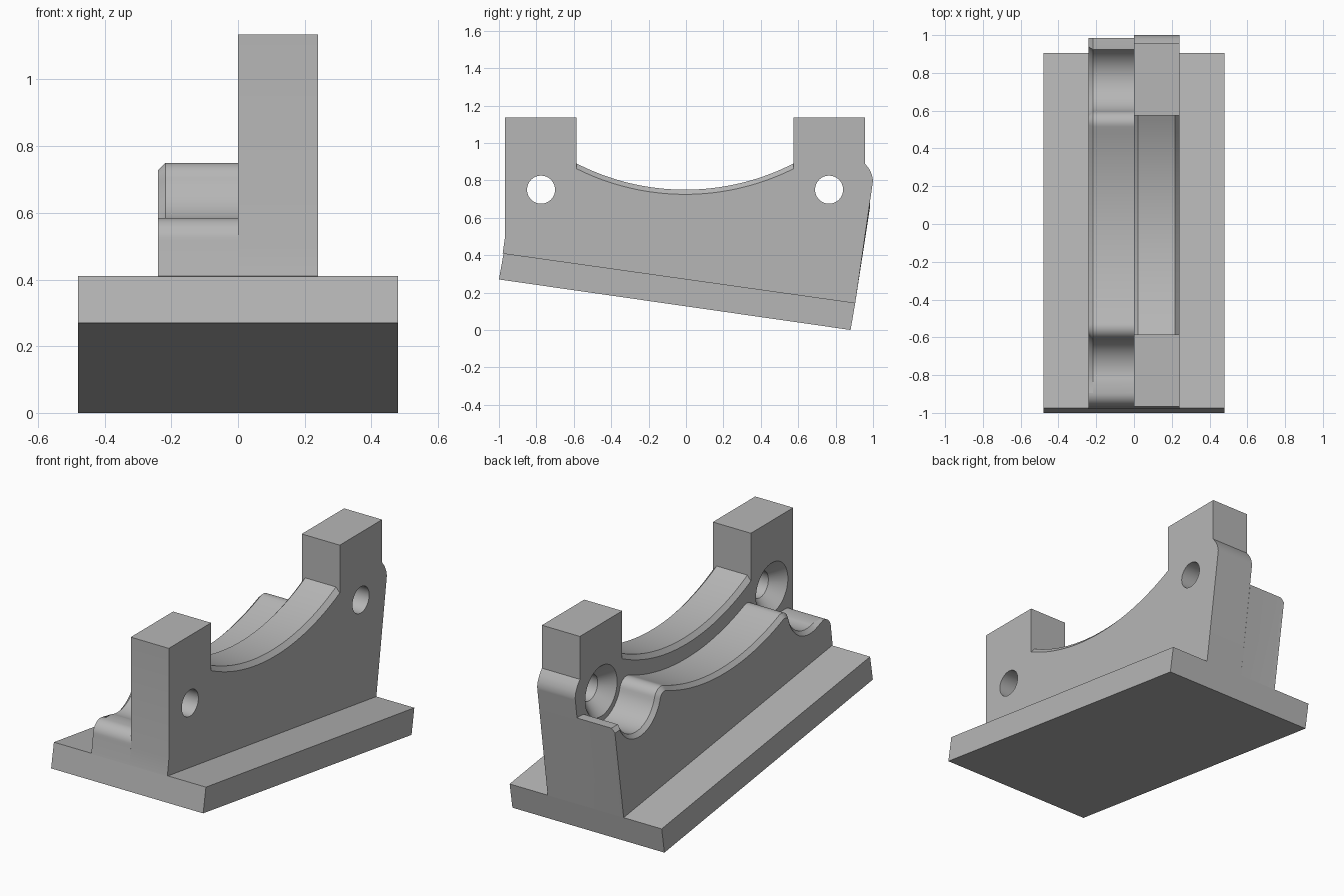
import bpy, bmesh, math
from mathutils import Vector

cube = bpy.data.objects.get("Cube")
if cube:
    bpy.data.objects.remove(cube, do_unlink=True)

grey = bpy.data.materials.new("plain_grey")
grey.use_nodes = True
colour = (0.47, 0.47, 0.47, 1)
grey.diffuse_color = colour
grey.node_tree.nodes["Principled BSDF"].inputs["Base Color"].default_value = colour


def loft(name, sections):
    """Join matching (y, z) outlines placed at successive x positions."""
    bm = bmesh.new()
    rings = [[bm.verts.new((x, y, z)) for y, z in outline] for x, outline in sections]
    for a, b in zip(rings, rings[1:]):
        for i in range(len(a)):
            j = (i + 1) % len(a)
            bm.faces.new((a[i], a[j], b[j], b[i]))
    bm.faces.new(rings[0])
    bm.faces.new(rings[-1])
    bmesh.ops.recalc_face_normals(bm, faces=bm.faces)
    mesh = bpy.data.meshes.new(name)
    bm.to_mesh(mesh)
    bm.free()
    mesh.materials.append(grey)
    obj = bpy.data.objects.new(name, mesh)
    bpy.context.collection.objects.link(obj)
    return obj


def activate(obj):
    bpy.ops.object.select_all(action='DESELECT')
    obj.select_set(True)
    bpy.context.view_layer.objects.active = obj


def arc(cy, cz, r, start, end, n):
    angles = [math.radians(start + (end - start) * i / n) for i in range(n + 1)]
    return [(cy + r * math.cos(a), cz + r * math.sin(a)) for a in angles]


# Shared layout
MID, ARC_Z = -0.005, 2.02
HOLE_Z, HOLE_R = 0.75, 0.075
HOLES = (-0.775, 0.765)
FRONT_FOOT, BACK_FOOT = (-0.98, 0.41), (0.905, 0.145)

# Tilted base plate
plate = [(-1, 0.27), (0.88, 0), BACK_FOOT, (-0.975, 0.41)]
loft("base_plate", [(-0.48, plate), (0.48, plate)])


# Tall wall: two towers with a chamfered saddle between them
def tall_outline(radius):
    half = 0.58
    swing = math.degrees(math.asin(half / radius))
    saddle = arc(MID, ARC_Z, radius, -90 - swing, -90 + swing, 40)
    return ([FRONT_FOOT, (-0.967, 0.5), (-0.967, 1.135), (MID - half, 1.135)] + saddle
            + [(MID + half, 1.135), (0.957, 1.135), (0.957, 0.89), (0.98, 0.86),
               (0.994, 0.83), (1.0, 0.8), (0.998, 0.785), BACK_FOOT])


low, high = tall_outline(1.295), tall_outline(1.27)
tall = loft("tall_wall", [(0, low), (0.022, high), (0.216, high), (0.24, low)])

# Countersunk screw holes
for y in HOLES:
    cutter = loft("hole_cutter", [(x, arc(y, HOLE_Z, r, 0, 352.5, 47))
                                  for x, r in ((-0.01, 0.153), (0.075, HOLE_R), (0.3, HOLE_R))])
    cutter.hide_render = True
    mod = tall.modifiers.new("hole", 'BOOLEAN')
    mod.operation, mod.solver, mod.object = 'DIFFERENCE', 'EXACT', cutter
    activate(tall)
    bpy.ops.object.modifier_apply(modifier=mod.name)
    bpy.data.objects.remove(cutter, do_unlink=True)

# Low wall: scoops around the holes, rounded humps and a shallow saddle
scoop, hump = 0.175, 0.06
crest = HOLE_Z - hump
reach = math.sqrt((scoop + hump) ** 2 - hump ** 2)
hump_y = HOLES[1] - reach - MID
drop = ARC_Z - crest
saddle_r = math.hypot(hump_y, drop) - hump
swing = math.degrees(math.atan2(hump_y, drop))
lean = math.degrees(math.atan2(hump, reach))

path = arc(-0.895, 0.515, 0.07, 180, 90, 10)
path += arc(HOLES[0], HOLE_Z, scoop, -109, -lean, 20)
path += arc(MID - hump_y, crest, hump, 180 - lean, 90 - swing, 10)
path += arc(MID, ARC_Z, saddle_r, -90 - swing, -90 + swing, 36)[1:]
path += arc(MID + hump_y, crest, hump, 90 + swing, lean, 10)[1:]
path += arc(HOLES[1], HOLE_Z, scoop, -180 + lean, -24, 24)[1:]
path += [(0.94, 0.68), (0.984, 0.68)]


def lowered(points, d):
    """Move the top path inward along its normal, leaving the front nose alone."""
    out = []
    for i, p in enumerate(points):
        if p[0] < -0.87:
            out.append(p)
            continue
        a, b = Vector(points[max(i - 1, 0)]), Vector(points[min(i + 1, len(points) - 1)])
        t = (b - a).normalized()
        out.append((p[0] + t.y * d, p[1] - t.x * d))
    return out


def low_outline(top):
    return [FRONT_FOOT] + top + [BACK_FOOT]


full = low_outline(path)
wall = loft("low_wall", [(-0.24, low_outline(lowered(path, 0.022))), (-0.218, full), (0, full)])

# Smooth the curved surfaces, keep the edges crisp
for obj in (tall, wall):
    activate(obj)
    bpy.ops.object.shade_smooth_by_angle(angle=math.radians(25))
